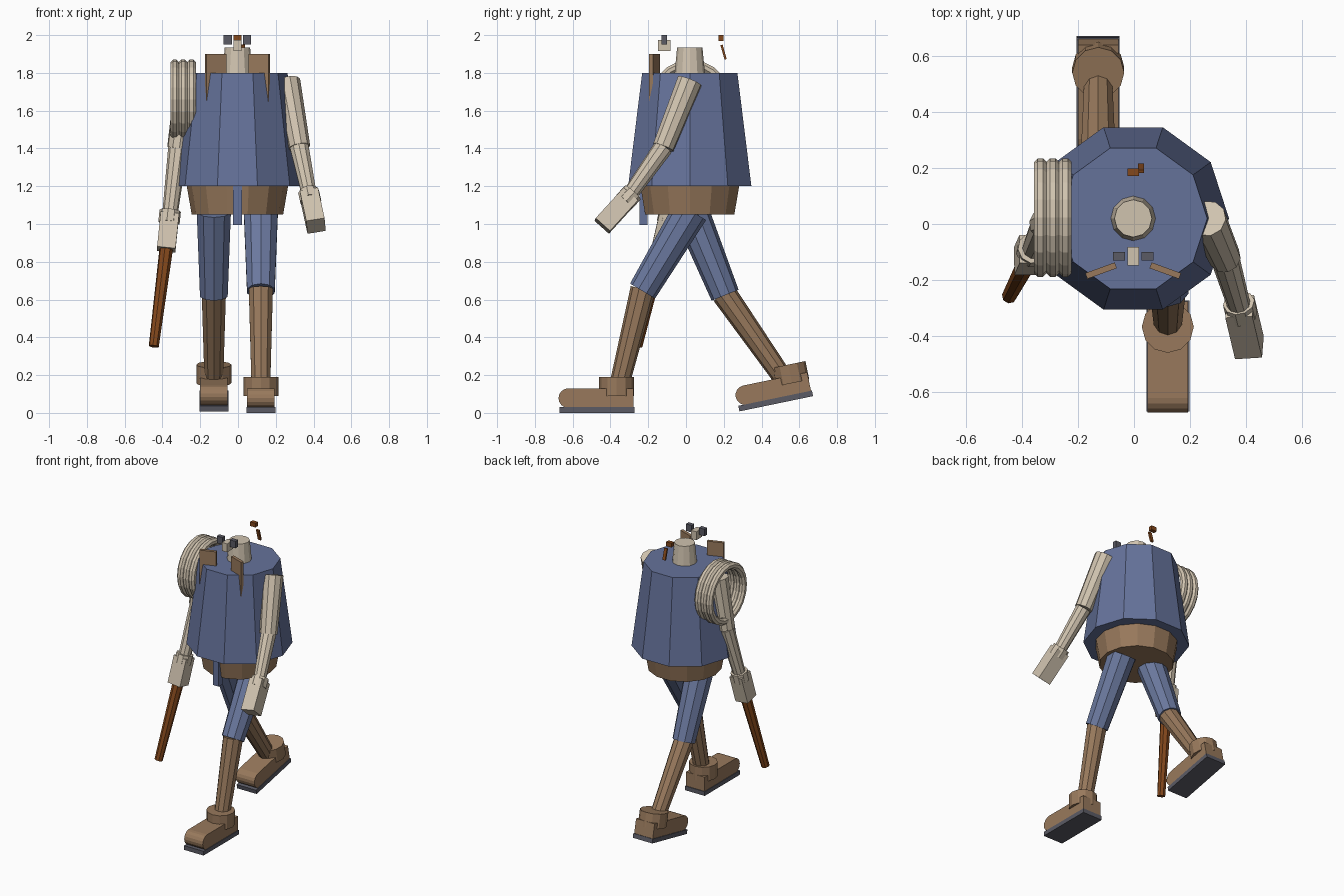
import bpy, bmesh, math
from mathutils import Vector, Matrix

if "Cube" in bpy.data.objects:
    bpy.data.objects.remove(bpy.data.objects["Cube"])


def material(name, hexa):
    m = bpy.data.materials.new(name)
    rgb = [int(hexa[i:i + 2], 16) / 255 for i in (0, 2, 4)]
    m.diffuse_color = [((c + 0.055) / 1.055) ** 2.4 for c in rgb] + [1]
    m.use_nodes = True
    m.node_tree.nodes["Principled BSDF"].inputs["Base Color"].default_value = m.diffuse_color
    return m


COAT = material("coat blue", "65729a")
CLOTH = material("trouser blue", "6b799f")
LEATHER = material("leather brown", "98795c")
SKIN = material("pale beige", "d0c3af")
SOLE = material("sole grey", "5b5b65")
WOOD = material("dark wood", "84481c")


def finish(name, bm, mat, matrix=None):
    if matrix:
        bm.transform(matrix)
    bmesh.ops.recalc_face_normals(bm, faces=bm.faces)
    me = bpy.data.meshes.new(name)
    bm.to_mesh(me)
    bm.free()
    me.materials.append(mat)
    ob = bpy.data.objects.new(name, me)
    bpy.context.collection.objects.link(ob)
    return ob


def tube(name, a, b, ra, rb, mat, sides=10, spin=0.0, matrix=None):
    """Tapered cylinder from point a to point b."""
    a, b = Vector(a), Vector(b)
    bm = bmesh.new()
    bmesh.ops.create_cone(bm, cap_ends=True, segments=sides, radius1=ra,
                          radius2=rb, depth=(b - a).length)
    bm.transform(Matrix.Rotation(spin, 4, 'Z'))
    turn = Vector((0, 0, 1)).rotation_difference(b - a).to_matrix().to_4x4()
    bm.transform(Matrix.Translation((a + b) / 2) @ turn)
    return finish(name, bm, mat, matrix)


def box(name, center, size, mat, turn=None, matrix=None):
    bm = bmesh.new()
    bmesh.ops.create_cube(bm, size=1)
    bm.transform(Matrix.Diagonal((*size, 1)))
    if turn:
        bm.transform(turn)
    bm.transform(Matrix.Translation(center))
    return finish(name, bm, mat, matrix)


def frustum(name, z0, z1, r0, r1, mat, sides):
    # vertices lie on the x axis
    bm = bmesh.new()
    rings = []
    for z, r in ((z0, r0), (z1, r1)):
        rings.append([bm.verts.new((-0.003 + r * math.cos(i * math.tau / sides),
                                    0.02 + r * math.sin(i * math.tau / sides), z))
                      for i in range(sides)])
    for i in range(sides):
        j = (i + 1) % sides
        bm.faces.new((rings[0][i], rings[0][j], rings[1][j], rings[1][i]))
    for ring in rings:
        bm.faces.new(ring)
    return finish(name, bm, mat)


# Body
frustum("coat", 1.2, 1.8, 0.343, 0.265, COAT, 10)
frustum("belt", 1.05, 1.2, 0.242, 0.268, LEATHER, 14)
frustum("neck", 1.78, 1.935, 0.082, 0.067, SKIN, 12)
box("hanging_strap", (-0.003, -0.225, 1.11), (0.046, 0.042, 0.23), COAT)
for side, s in (("left", 1), ("right", -1)):
    box("lapel_" + side, (-0.003 + s * 0.115, -0.167, 1.73), (0.112, 0.022, 0.34),
        LEATHER, Matrix.Rotation(-s * math.radians(20), 4, 'Z'))

# Face and hair pieces
for side, s in (("left", 1), ("right", -1)):
    box("eye_" + side, (-0.003 + s * 0.051, -0.115, 1.975), (0.044, 0.03, 0.05), SOLE)
box("nose", (-0.003, -0.115, 1.945), (0.042, 0.066, 0.06), SKIN)
box("hair_knot", (-0.003, 0.185, 1.985), (0.042, 0.028, 0.03), WOOD)
box("hair_tail", (0.025, 0.199, 1.91), (0.022, 0.012, 0.08), WOOD,
    Matrix.Rotation(math.radians(16), 4, 'X'))

# Coiled rope around the shoulder
SEG, MIN = 20, 8
for k in range(3):
    bm = bmesh.new()
    grid = []
    for i in range(SEG):
        t = i * math.tau / SEG
        ring = []
        for j in range(MIN):
            p = (j + 0.5) * math.tau / MIN
            r = 0.189 + 0.025 * math.cos(p)
            ring.append(bm.verts.new((-0.335 + k * 0.0445 + 0.025 * math.sin(p),
                                      0.023 + r * math.cos(t), 1.658 + r * math.sin(t))))
        grid.append(ring)
    for i in range(SEG):
        a, b = grid[i], grid[(i + 1) % SEG]
        for j in range(MIN):
            n = (j + 1) % MIN
            bm.faces.new((a[j], a[n], b[n], b[j]))
    finish("rope_coil_%d" % (k + 1), bm, SKIN)


def boot(side, x, matrix=None):
    # side profile of the foot with a rounded toe, extruded across
    prof = [(-0.278, 0.025), (-0.278, 0.13)]
    prof += [(-0.623 - 0.052 * math.sin(a), 0.078 + 0.052 * math.cos(a))
             for a in (i * math.pi / 8 for i in range(9))]
    bm = bmesh.new()
    face = bm.faces.new([bm.verts.new((x - 0.073, y, z)) for y, z in prof])
    ext = bmesh.ops.extrude_face_region(bm, geom=[face])
    bmesh.ops.translate(bm, vec=(0.146, 0, 0),
                        verts=[v for v in ext["geom"] if isinstance(v, bmesh.types.BMVert)])
    finish("boot_" + side, bm, LEATHER, matrix)
    box("boot_sole_" + side, (x, -0.472, 0.015), (0.154, 0.398, 0.03), SOLE, None, matrix)
    tube("boot_cuff_" + side, (x, -0.368, 0.09), (x, -0.368, 0.19), 0.093, 0.093,
         LEATHER, 12, 0, matrix)


def leg(side, x, knee, ankle):
    k = Vector((x, *knee))
    tube("thigh_" + side, (x, 0.025, 1.07), k, 0.095, 0.077, CLOTH, 10)
    tube("shin_" + side, k + (k - Vector((x, *ankle))) * 0.02, (x, *ankle),
         0.067, 0.052, LEATHER, 10)


# Legs in mid stride, the trailing boot pitched onto its toe
leg("left", 0.121, (-0.23, 0.645), (-0.355, 0.14))
boot("left", 0.121)
leg("right", -0.128, (0.207, 0.623), (0.52, 0.175))
boot("right", -0.128, Matrix.Translation((0, 0.283, 0.008))
     @ Matrix.Rotation(math.radians(11.7), 4, 'X') @ Matrix.Translation((0, 0.671, 0)))


def arm(side, shoulder, elbow, wrist, tip):
    sh, e, w, t = (Vector(p) for p in (shoulder, elbow, wrist, tip))
    d = (t - w).normalized()
    tube("upper_arm_" + side, sh, e, 0.068, 0.058, SKIN, 10)
    tube("forearm_" + side, e, w + d * 0.03, 0.052, 0.04, SKIN, 10)
    tube("wrist_cuff_" + side, w - d * 0.02, w + d * 0.045, 0.057, 0.057, SKIN, 10)
    turn = Vector((0, 0, -1)).rotation_difference(d).to_matrix().to_4x4()
    box("hand_" + side, (w + t) / 2, (0.098, 0.102, (t - w).length), SKIN, turn)


# Arms
arm("left", (0.262, 0.02, 1.757), (0.325, -0.12, 1.406),
    (0.378, -0.295, 1.152), (0.413, -0.443, 0.99))
arm("right", (-0.268, 0.02, 1.757), (-0.318, 0.0, 1.40),
    (-0.361, -0.09, 1.05), (-0.38, -0.133, 0.865))

# Walking stick held in the right hand
tube("stick", (-0.376, -0.125, 0.9), (-0.446, -0.258, 0.352), 0.037, 0.027, WOOD, 8)
